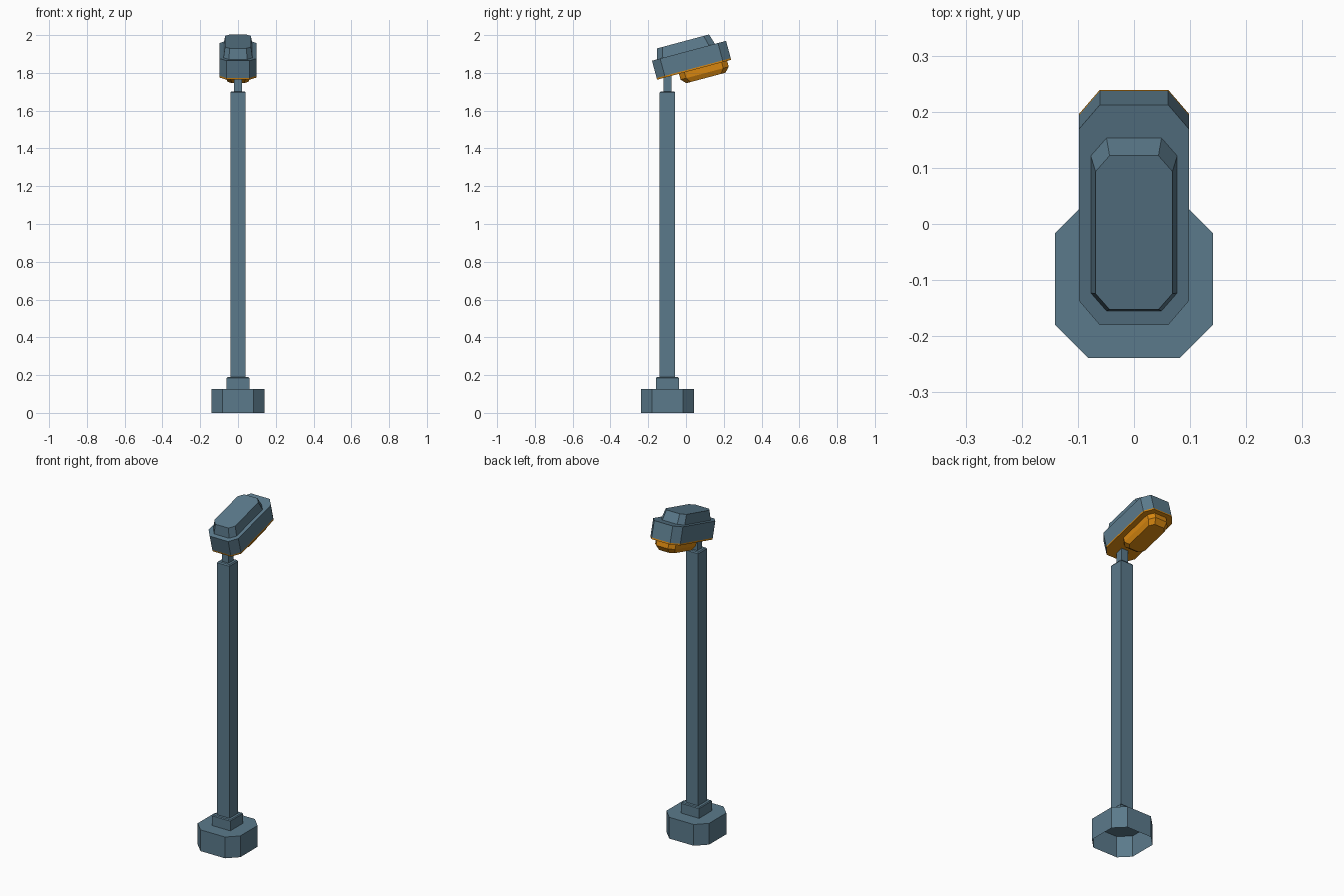
import bpy, bmesh, math
from mathutils import Matrix

if "Cube" in bpy.data.objects:
    bpy.data.objects.remove(bpy.data.objects["Cube"])


def material(name, rgb):
    m = bpy.data.materials.new(name)
    m.diffuse_color = (*rgb, 1)
    m.use_nodes = True
    m.node_tree.nodes["Principled BSDF"].inputs["Base Color"].default_value = m.diffuse_color
    return m


steel = material("blue_grey", (0.105, 0.195, 0.26))
amber = material("orange", (0.68, 0.24, 0.005))


def outline(hx, hy, cx, cy):
    """Rectangle with cut corners (plain rectangle when the cut is zero)."""
    if cx == 0:
        return [(hx, -hy), (hx, hy), (-hx, hy), (-hx, -hy)]
    return [(hx, -hy + cy), (hx, hy - cy), (hx - cx, hy), (-hx + cx, hy),
            (-hx, hy - cy), (-hx, -hy + cy), (-hx + cx, -hy), (hx - cx, -hy)]


def stack(name, shape, levels, mat, matrix, mid=0, bottom=True):
    """Loft an outline through (height, scale) levels, lowest first."""
    bm = bmesh.new()
    pts = outline(*shape)
    rings = [[bm.verts.new((x * s, y * s + mid, z)) for x, y in pts] for z, s in levels]
    n = len(pts)
    for a, b in zip(rings, rings[1:]):
        for i in range(n):
            j = (i + 1) % n
            bm.faces.new((a[i], a[j], b[j], b[i]))
    bm.faces.new(rings[-1])
    if bottom:
        bm.faces.new(rings[0][::-1])
    mesh = bpy.data.meshes.new(name)
    bm.to_mesh(mesh)
    bm.free()
    mesh.materials.append(mat)
    ob = bpy.data.objects.new(name, mesh)
    ob.matrix_world = matrix
    bpy.context.collection.objects.link(ob)
    return ob


# Post: hollow octagonal foot, collar, shaft and neck
post = Matrix.Translation((0, -0.098, 0))
stack("foot", (0.141, 0.141, 0.06, 0.06), [(0, 1), (0.127, 1)], steel, post, bottom=False)
stack("collar", (0.06, 0.06, 0, 0), [(0.127, 1), (0.185, 1), (0.19, 0.93)], steel, post, bottom=False)
stack("shaft", (0.041, 0.041, 0, 0), [(0.19, 1), (1.695, 1), (1.702, 0.88)], steel, post, bottom=False)
stack("neck", (0.022, 0.022, 0, 0), [(1.70, 1), (1.81, 1)], steel, post, bottom=False)

# Lamp head: tilted up by 15 degrees
head = Matrix.Translation((0, 0.043, 1.8165)) @ Matrix.Rotation(math.radians(15), 4, 'X')
body = (0.098, 0.203, 0.037, 0.0445)
stack("head_underplate", body, [(0, 1), (0.009, 1)], amber, head)
stack("head_housing", body, [(0.009, 1), (0.104, 1)], steel, head)
stack("head_cap", (0.077, 0.1595, 0.028, 0.033), [(0.104, 1), (0.16, 0.89)], steel, head,
      mid=-0.0175, bottom=False)
stack("lamp_lens", (0.066, 0.132, 0.027, 0.03), [(-0.058, 0.81), (-0.032, 1), (0, 1)], amber, head,
      mid=0.049)
